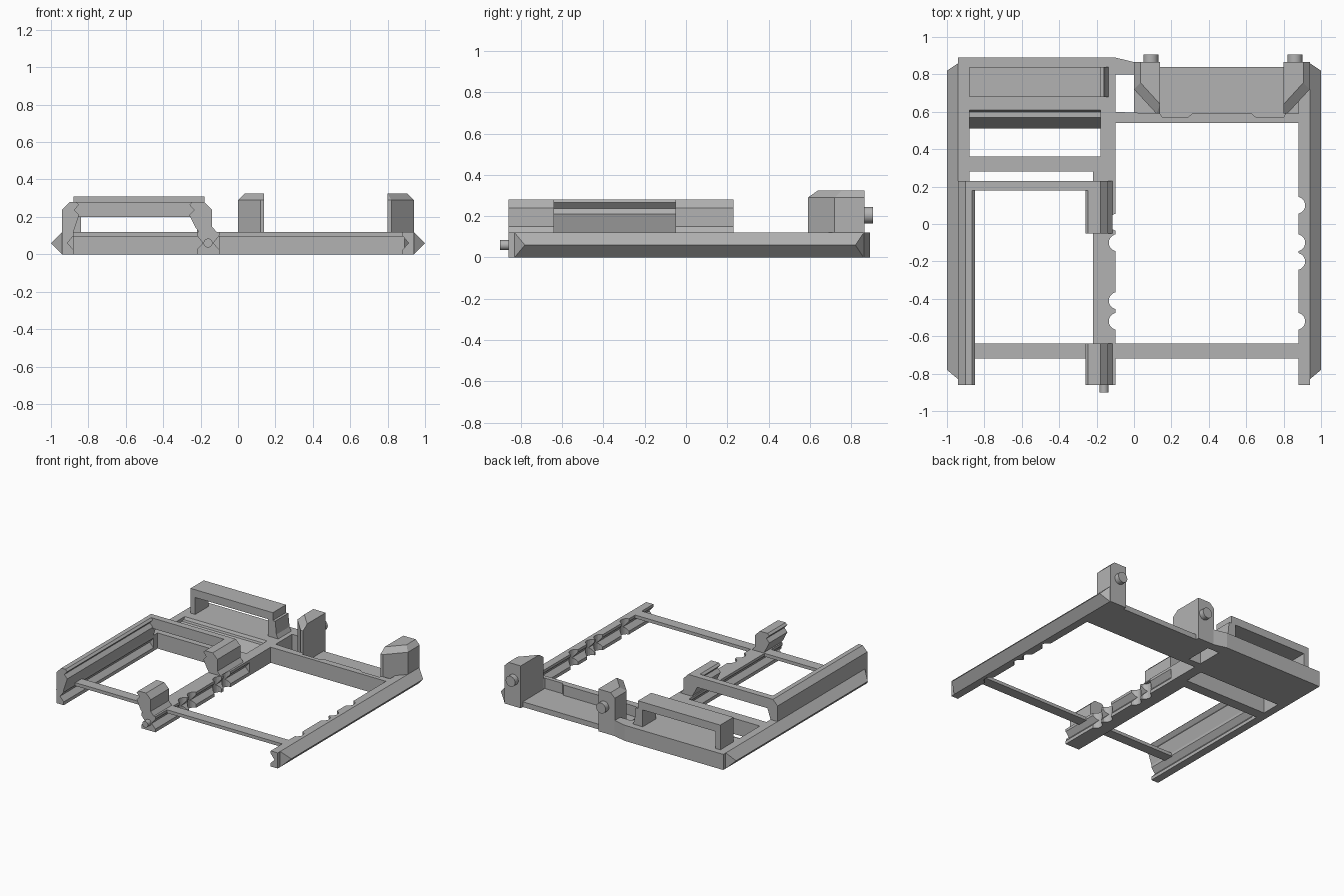
import bpy, bmesh, math
from mathutils import Matrix

cube = bpy.data.objects.get("Cube")
if cube:
    bpy.data.objects.remove(cube, do_unlink=True)

grey = bpy.data.materials.new("mid_grey")
grey.use_nodes = True
grey.diffuse_color = (0.45, 0.45, 0.45, 1)
grey.node_tree.nodes["Principled BSDF"].inputs["Base Color"].default_value = (0.45, 0.45, 0.45, 1)


def finish(name, bm):
    bmesh.ops.recalc_face_normals(bm, faces=bm.faces)
    mesh = bpy.data.meshes.new(name)
    bm.to_mesh(mesh)
    bm.free()
    mesh.materials.append(grey)
    ob = bpy.data.objects.new(name, mesh)
    bpy.context.collection.objects.link(ob)
    return ob


def prism(name, outline, axis, lo, hi):
    """Extrude an outline: (x, z) along y, (x, y) along z or (y, z) along x."""
    place = {"x": lambda a, b, t: (t, a, b),
             "y": lambda a, b, t: (a, t, b),
             "z": lambda a, b, t: (a, b, t)}[axis]
    bm = bmesh.new()
    rings = [[bm.verts.new(place(a, b, t)) for a, b in outline] for t in (lo, hi)]
    for ring in rings:
        bm.faces.new(ring)
    n = len(outline)
    for i in range(n):
        j = (i + 1) % n
        bm.faces.new((rings[0][i], rings[0][j], rings[1][j], rings[1][i]))
    return finish(name, bm)


def box(name, x0, x1, y0, y1, z0, z1):
    return prism(name, [(x0, y0), (x1, y0), (x1, y1), (x0, y1)], "z", z0, z1)


def hull(name, points):
    bm = bmesh.new()
    for p in points:
        bm.verts.new(p)
    bmesh.ops.convex_hull(bm, input=bm.verts)
    bmesh.ops.dissolve_limit(bm, angle_limit=0.01, verts=bm.verts, edges=bm.edges)
    return finish(name, bm)


def peg(name, x, z, r, y0, y1):
    bm = bmesh.new()
    turn = Matrix.Translation((x, (y0 + y1) / 2, z)) @ Matrix.Rotation(math.pi / 2, 4, "X")
    bmesh.ops.create_cone(bm, cap_ends=True, segments=24, radius1=r, radius2=r,
                          depth=y1 - y0, matrix=turn)
    ob = finish(name, bm)
    bpy.context.view_layer.objects.active = ob
    ob.select_set(True)
    bpy.ops.object.shade_smooth_by_angle()
    ob.select_set(False)


def cut_bites(ob, x, ys):
    """Scoop round vertical notches out of a rail edge."""
    bm = bmesh.new()
    for y in ys:
        bmesh.ops.create_cone(bm, cap_ends=True, segments=20, radius1=0.046, radius2=0.046,
                              depth=0.4, matrix=Matrix.Translation((x, y, 0.06)))
    cutter = finish("bite_cutter", bm)
    cutter.hide_render = True
    mod = ob.modifiers.new("bites", "BOOLEAN")
    mod.operation = "DIFFERENCE"
    mod.solver = "EXACT"
    mod.object = cutter
    bpy.context.view_layer.objects.active = ob
    bpy.ops.object.modifier_apply(modifier=mod.name)
    bpy.data.objects.remove(cutter, do_unlink=True)


H = 0.12

# Side rails with a groove inside and a tapered ridge outside
groove = [(0.88, 0), (0.88, 0.025), (0.912, 0.06), (0.88, 0.1), (0.88, H)]
right_rail = prism("right_rail", [(0.94, 0)] + groove + [(0.94, H)], "y", -0.86, 0.865)
cut_bites(right_rail, 0.869, (0.1, -0.1, -0.2, -0.52))

wall = [(-0.85, 0.21), (-0.875, 0.237), (-0.85, 0.265), (-0.865, 0.28), (-0.9, 0.28), (-0.94, 0.24)]
prism("left_rail_wall", [(-0.94, 0)] + [(-x, z) for x, z in groove] + wall, "y", -0.86, 0.23)
box("left_rail_back", -0.94, -0.88, 0.23, 0.89, 0, H)

for side, name in ((1, "right_ridge"), (-1, "left_ridge")):
    base = [(side * 0.94, y, z) for y in (-0.83, 0.86) for z in (0, H)]
    hull(name, base + [(side, -0.78, 0.06), (side, 0.82, 0.06)])

# Middle rail with grooves on both sides
middle = [(-0.22, 0), (-0.1, 0), (-0.1, 0.025), (-0.132, 0.06), (-0.1, 0.1), (-0.1, H),
          (-0.22, H), (-0.22, 0.1), (-0.188, 0.06), (-0.22, 0.025)]
middle_rail = prism("middle_rail", middle, "y", -0.86, 0.28)
cut_bites(middle_rail, -0.089, (0.01, -0.1, -0.41, -0.52))
box("middle_rail_back", -0.18, -0.1, 0.28, 0.89, 0, H)
peg("front_peg", -0.16, 0.06, 0.024, -0.9, -0.85)

# Hooked posts on the middle rail
hook = [(-0.21, H), (-0.225, 0.14), (-0.26, 0.21), (-0.235, 0.237), (-0.26, 0.265), (-0.245, 0.28),
        (-0.18, 0.28), (-0.14, 0.24), (-0.14, 0.15), (-0.115, H)]
for name, y0, y1 in (("front_hook", -0.86, -0.64), ("middle_hook", -0.05, 0.23)):
    prism(name, hook, "y", y0, y1)

# Cross bars
box("upper_cross_bar", -0.9, -0.2, 0.18, 0.23, 0.2, 0.28)
box("left_cross_bar", -0.89, -0.17, 0.28, 0.36, 0, H)
box("front_rod", -0.9, 0.9, -0.72, -0.64, 0.095, H)

# Back left deck with a sloped front edge
deck = [(0.51, 0), (0.57, 0.1), (0.6, 0.1), (0.61, H), (0.89, H), (0.89, 0)]
prism("back_left_deck", deck, "x", -0.89, -0.17)
prism("deck_bridge", [(-0.1, 0.8), (0.01, 0.8), (0.01, 0.863), (-0.1, 0.89)], "z", 0, H)

# Handle on the deck
for name, x0, x1 in (("handle_left_leg", -0.88, -0.84), ("handle_right_leg", -0.22, -0.18)):
    box(name, x0, x1, 0.68, 0.84, 0.11, 0.27)
box("handle_beam", -0.88, -0.18, 0.68, 0.84, 0.25, 0.31)
prism("handle_foot", [(-0.19, 0.11), (-0.13, 0.11), (-0.15, 0.15), (-0.16, 0.25), (-0.19, 0.25)],
      "y", 0.68, 0.84)

# Back right floor and its stepped wall
box("back_right_floor", 0, 0.89, 0.55, 0.84, 0, 0.04)
steps = [(0.89, 0.59), (0.81, 0.59), (0.8, 0.572), (0.65, 0.572), (0.63, 0.59),
         (0.31, 0.59), (0.29, 0.572), (0.15, 0.572), (0.14, 0.59), (-0.11, 0.6)]
prism("back_right_wall", [(-0.11, 0.54), (0.89, 0.54)] + steps, "z", 0, H)

# Corner posts, mirrored about the middle of the back right bay
plan = [(0.8, 0.865), (0.94, 0.865), (0.94, 0.72), (0.82, 0.59), (0.8, 0.59)]
cap = [(0.8, 0.865), (0.905, 0.865), (0.905, 0.755), (0.8, 0.64)]
for name, flip in (("right_post", False), ("left_post", True)):
    pts = [(x, y, z) for x, y in plan for z in (0, 0.29)] + [(x, y, 0.325) for x, y in cap]
    if flip:
        pts = [(0.94 - x, y, z) for x, y, z in pts]
    hull(name, pts)
    peg(name + "_peg", 0.09 if flip else 0.86, 0.205, 0.04, 0.85, 0.905)
